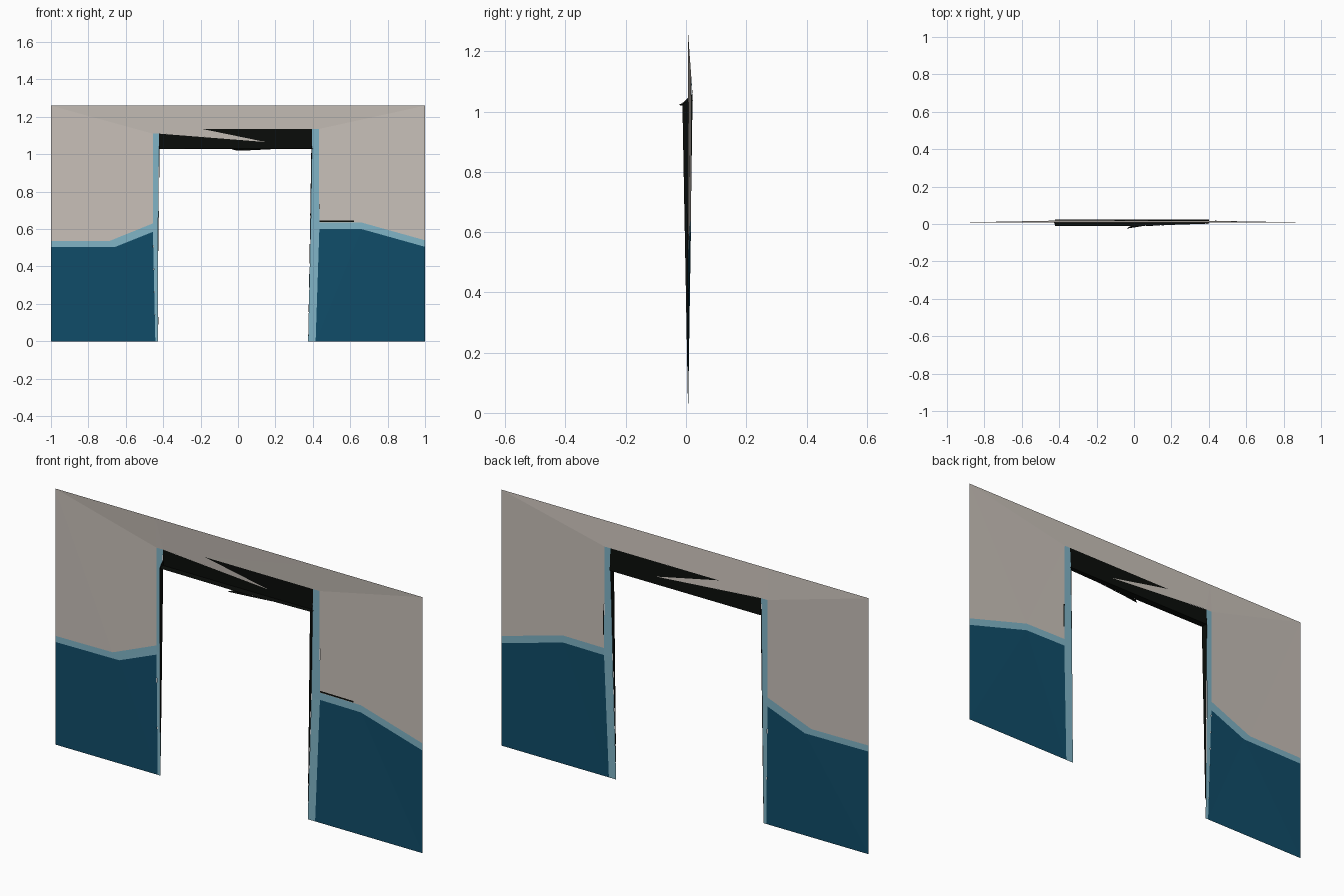
import bpy, bmesh


def material(name, rgb):
    m = bpy.data.materials.new(name)
    m.diffuse_color = (*rgb, 1)
    return m


PLASTER = material("warm grey plaster", (0.58, 0.53, 0.485))
BLUE = material("deep blue paint", (0.0052, 0.073, 0.14))
TRIM = material("pale blue trim", (0.216, 0.456, 0.565))
BLACK = material("black reveal", (0.003, 0.004, 0.003))


def wall_y(x, z):
    """The wall bows back slightly, most of all at the head of the doorway."""
    across = 1 - max(0, (abs(x) - 0.43) / 0.57)
    up = z / 1.04 if z < 1.04 else (1.26 - z) / 0.22
    return 0.007 + 0.016 * across * max(0, up)


def make(name, polygons, mat):
    me = bpy.data.meshes.new(name)
    bm = bmesh.new()
    for poly in polygons:
        bm.faces.new([bm.verts.new(p) for p in poly])
    bmesh.ops.remove_doubles(bm, verts=bm.verts, dist=1e-5)
    bmesh.ops.triangulate(bm, faces=bm.faces)
    bm.to_mesh(me)
    bm.free()
    me.materials.append(mat)
    ob = bpy.data.objects.new(name, me)
    bpy.context.collection.objects.link(ob)
    return ob


def sheet(name, outlines, mat, dy=0.0):
    """Flat pieces outlined in x, z and laid on the bowed wall."""
    return make(name, [[(x, wall_y(x, z) + dy, z) for x, z in o]
                       for o in outlines], mat)


# Upper plaster: two sides and the part above the doorway
sheet("upper_wall", [
    [(-1, .535), (-.69, .535), (-.455, .63), (-.455, 1.11), (-.455, 1.26), (-1, 1.26)],
    [(.435, .635), (.66, .635), (1, .54), (1, 1.26), (.432, 1.26), (.432, 1.135)],
    [(-.455, 1.11), (-.42, 1.11), (.15, 1.065), (-.19, 1.135),
     (.432, 1.135), (.432, 1.26), (-.455, 1.26)],
], PLASTER)

# Lower painted wall
sheet("lower_wall", [
    [(-1, 0), (-.442, 0), (-.455, .585), (-.655, .505), (-1, .505)],
    [(.415, 0), (1, 0), (1, .505), (.66, .6), (.435, .6)],
], BLUE)

# Rail along the top of the painted wall
sheet("wall_rail", [
    [(-1, .505), (-.655, .505), (-.455, .585), (-.455, .63), (-.69, .535), (-1, .535)],
    [(.435, .6), (.66, .6), (1, .505), (1, .54), (.66, .635), (.435, .635)],
], TRIM)

# Door casing strips
sheet("door_casing", [
    [(-.442, 0), (-.427, 0), (-.427, .6), (-.422, 1.11), (-.455, 1.11), (-.455, .6)],
    [(.375, 0), (.415, 0), (.435, .6), (.432, 1.135), (.397, 1.135), (.388, .6)],
], TRIM)

# Black lintel filling the gap above the doorway
sheet("lintel", [
    [(-.422, 1.028), (.4, 1.028), (.15, 1.065), (-.422, 1.11)],
    [(.15, 1.065), (.4, 1.028), (.4, 1.135), (-.19, 1.135)],
], BLACK)

# Underside of the lintel with its small projecting splinter
make("lintel_soffit", [
    [(-.422, -.012, 1.03), (-.02, -.012, 1.028), (.4, .002, 1.028),
     (.4, .022, 1.03), (-.422, .022, 1.03)],
    [(-.04, -.025, 1.022), (.04, -.012, 1.02), (.2, -.005, 1.028), (-.02, -.012, 1.028)],
], BLACK)

# Tapering reveals on the jambs
make("jamb_reveal", [
    [(-.427, .007, 0), (-.42, -.012, 1.028), (-.422, .022, 1.06)],
    [(.375, .007, 0), (.392, .0, 1.028), (.397, .022, 1.06)],
], BLACK)

# Thin dark gaps beside the right casing and rail
sheet("shadow_gap", [
    [(.435, .637), (.62, .637), (.62, .645), (.435, .645)],
    [(.434, .7), (.44, .7), (.44, .82), (.434, .82)],
], BLACK, -0.001)
